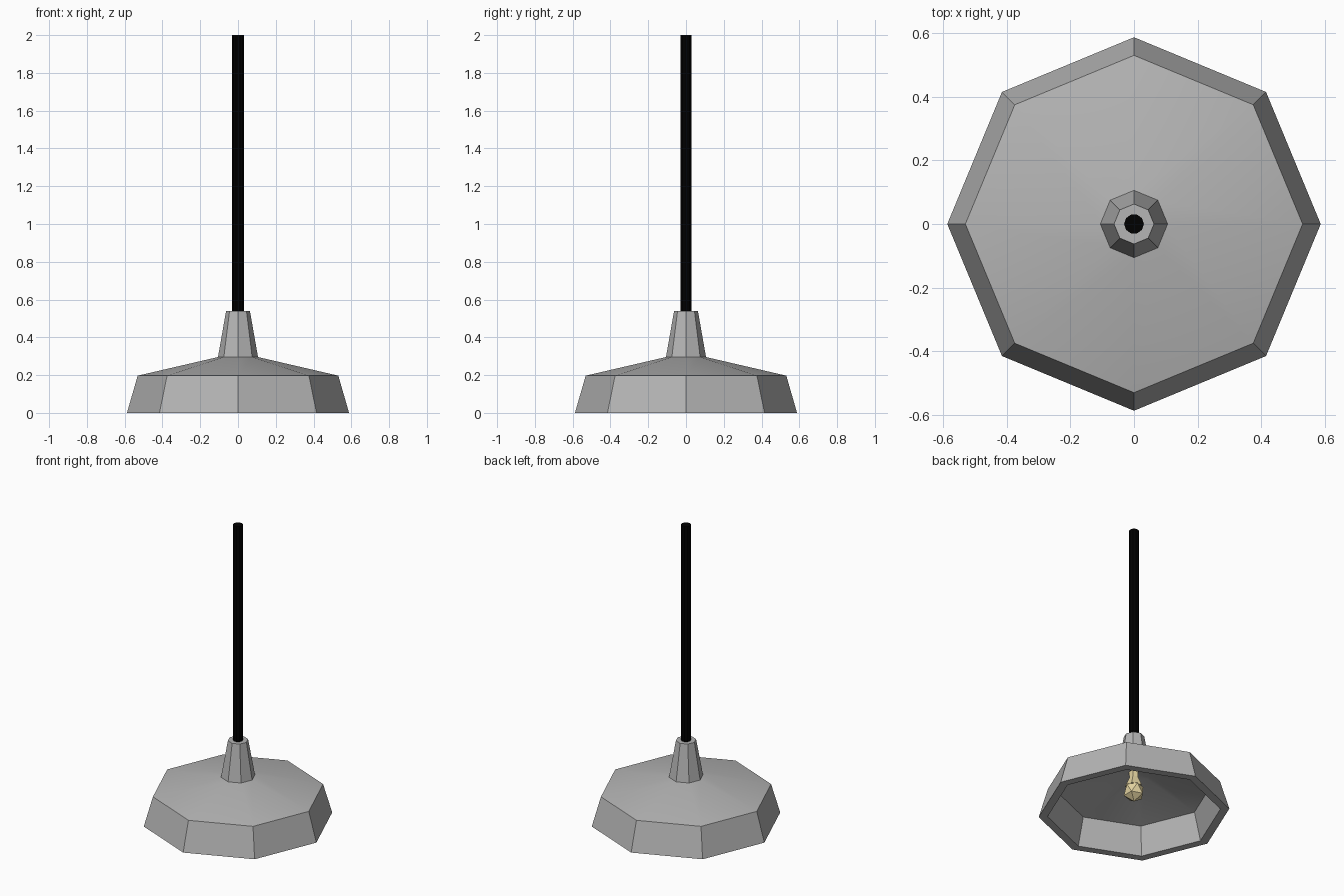
import bpy, bmesh, math

if "Cube" in bpy.data.objects:
    bpy.data.objects.remove(bpy.data.objects["Cube"])


def lathe(name, profile, sides, turn=0.0, smooth=False, closed=False):
    """Revolve (radius, z) points around z; ends are capped unless closed."""
    bm = bmesh.new()
    rings = [[bm.verts.new((r * math.cos(turn + math.tau * i / sides),
                            r * math.sin(turn + math.tau * i / sides), z))
              for i in range(sides)] for r, z in profile]
    pairs = list(zip(rings, rings[1:]))
    if closed:
        pairs.append((rings[-1], rings[0]))
    for a, b in pairs:
        for i in range(sides):
            j = (i + 1) % sides
            bm.faces.new((a[i], a[j], b[j], b[i]))
    if not closed:
        bm.faces.new(rings[0])
        bm.faces.new(rings[-1])
    return finish(name, bm, smooth)


def finish(name, bm, smooth=False):
    bmesh.ops.recalc_face_normals(bm, faces=bm.faces)
    me = bpy.data.meshes.new(name)
    bm.to_mesh(me)
    bm.free()
    ob = bpy.data.objects.new(name, me)
    bpy.context.collection.objects.link(ob)
    if smooth:
        bpy.context.view_layer.objects.active = ob
        ob.select_set(True)
        bpy.ops.object.shade_smooth_by_angle(angle=math.radians(30))
        ob.select_set(False)
    return ob


def material(name, rgb):
    mat = bpy.data.materials.new(name)
    mat.diffuse_color = (*rgb, 1)
    mat.use_nodes = True
    mat.node_tree.nodes["Principled BSDF"].inputs["Base Color"].default_value = mat.diffuse_color
    return mat


grey = material("dark_grey", (0.46, 0.46, 0.46))
black = material("black", (0, 0, 0))
glass = material("warm_glass", (0.78, 0.66, 0.36))

# Hollow octagonal shade: outer skin up, inner skin back down
shade = lathe("lamp_shade", [(0.588, 0), (0.531, 0.197), (0.1, 0.297),
                             (0.02, 0.297), (0.02, 0.29), (0.1, 0.28),
                             (0.485, 0.185), (0.533, 0)],
              8, smooth=True, closed=True)
shade.data.materials.append(grey)

# Tapered collar on top of the shade
collar = lathe("collar", [(0.107, 0.29), (0.063, 0.54)], 8)
collar.data.materials.append(grey)

# Hanging rod
rod = lathe("hanging_rod", [(0.031, 0.53), (0.031, 2.0)], 10, smooth=True)
rod.data.materials.append(black)

# Faceted bulb: icosphere with its top drawn up into a neck
bm = bmesh.new()
bmesh.ops.create_icosphere(bm, subdivisions=1, radius=0.07)
for v in bm.verts:
    if v.co.z > 0:
        v.co.x *= 0.92
        v.co.y *= 0.92
    v.co.z += 0.152
bulb = finish("bulb", bm)
bulb.data.materials.append(glass)

# Bulb neck reaching the shade ceiling
neck = lathe("bulb_neck", [(0.056, 0.185), (0.028, 0.25), (0.032, 0.292)], 5,
             turn=math.radians(36))
neck.data.materials.append(glass)
